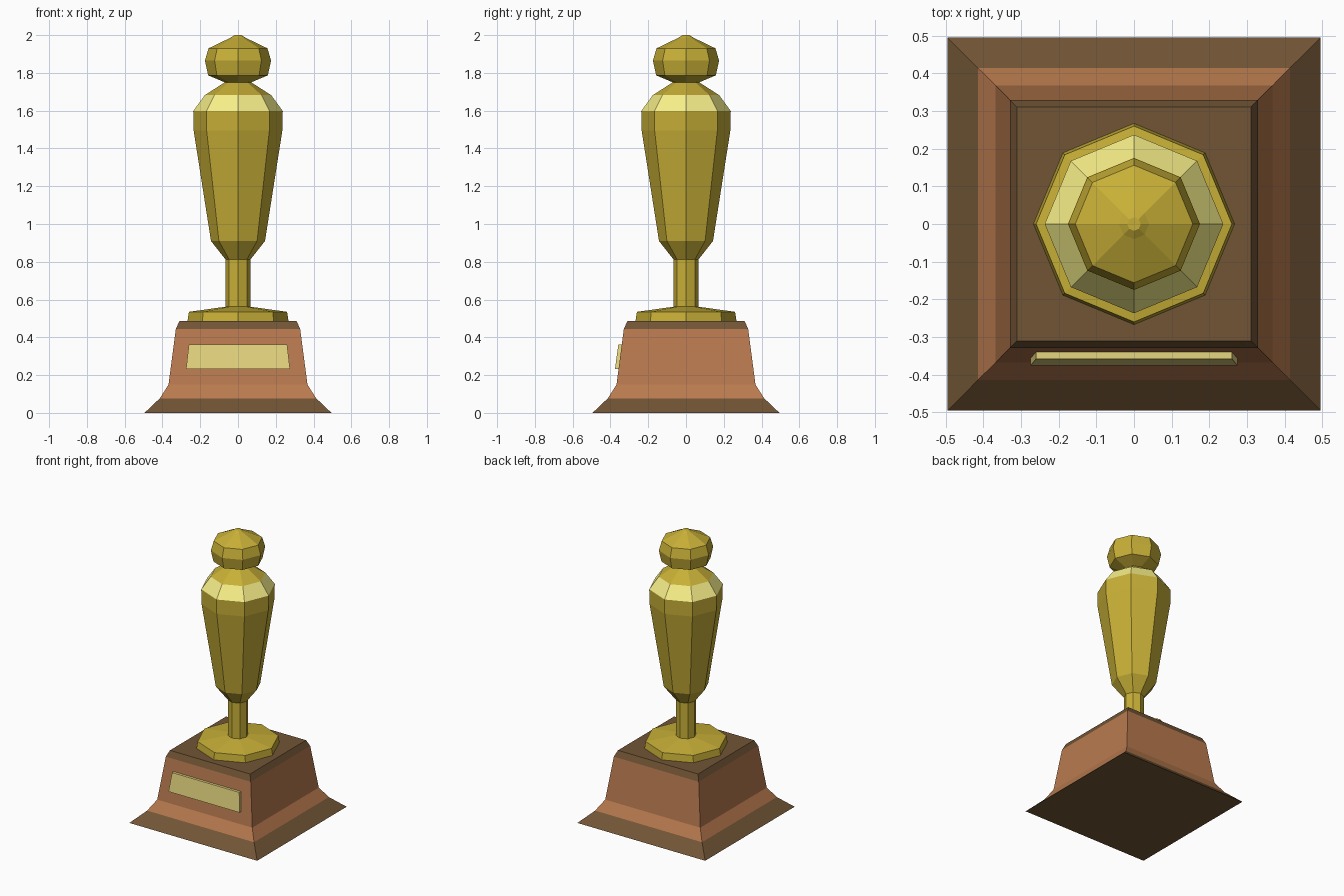
import bpy, bmesh
from math import cos, sin, tau, pi, sqrt

if "Cube" in bpy.data.objects:
    bpy.data.objects.remove(bpy.data.objects["Cube"])


def material(name, rgb):
    m = bpy.data.materials.new(name)
    m.diffuse_color = (*rgb, 1)
    m.use_nodes = True
    m.node_tree.nodes["Principled BSDF"].inputs["Base Color"].default_value = m.diffuse_color
    return m


gold = material("gold", (0.575, 0.43, 0.038))
shine = material("bright_gold", (0.94, 0.87, 0.25))
pale = material("plaque_gold", (0.787, 0.67, 0.212))
wood = material("wood", (0.485, 0.195, 0.077))
dark = material("dark_wood", (0.168, 0.09, 0.036))


def finish(name, bm, mats):
    bmesh.ops.recalc_face_normals(bm, faces=bm.faces)
    me = bpy.data.meshes.new(name)
    bm.to_mesh(me)
    bm.free()
    for m in mats:
        me.materials.append(m)
    ob = bpy.data.objects.new(name, me)
    bpy.context.collection.objects.link(ob)
    return ob


def lathe(name, profile, sides, mats, alt_bands=(), alt_caps=False, turn=0.0):
    """Stack n-sided rings (radius, z); alt_bands use the second material."""
    bm = bmesh.new()
    rings = [[bm.verts.new((r * cos(turn + tau * i / sides),
                            r * sin(turn + tau * i / sides), z))
              for i in range(sides)] for r, z in profile]
    for b, (lo, hi) in enumerate(zip(rings, rings[1:])):
        for i in range(sides):
            j = (i + 1) % sides
            f = bm.faces.new((lo[i], lo[j], hi[j], hi[i]))
            f.material_index = int(b in alt_bands)
    for ring in (rings[0], rings[-1]):
        bm.faces.new(ring).material_index = int(alt_caps)
    return finish(name, bm, mats)


# Square wooden plinth with dark trim at the foot and the top
plinth = [(0.495, 0), (0.414, 0.077), (0.368, 0.149), (0.329, 0.445), (0.31, 0.487)]
lathe("plinth", [(h * sqrt(2), z) for h, z in plinth], 4, [wood, dark],
      alt_bands=(0, 3), alt_caps=True, turn=pi / 4)

# Octagonal foot and stem
lathe("foot_and_stem", [(0.267, 0.487), (0.26, 0.535), (0.066, 0.562), (0.066, 0.812)],
      8, [gold])

# Tapered body with a bright shoulder, narrow neck and faceted knob
lathe("body_and_knob",
      [(0.066, 0.812), (0.143, 0.91), (0.235, 1.496), (0.237, 1.598), (0.176, 1.682),
       (0.07, 1.75), (0.158, 1.787), (0.175, 1.865), (0.156, 1.93), (0.04, 1.986),
       (0.018, 2.0)],
      8, [gold, shine], alt_bands=(3,))

# Plaque leaning with the sloped front of the plinth
bm = bmesh.new()
front = [(-0.275, -0.376, 0.233), (0.275, -0.376, 0.233),
         (0.26, -0.358, 0.363), (-0.26, -0.358, 0.363)]
a = [bm.verts.new(p) for p in front]
b = [bm.verts.new((x, y + 0.022, z)) for x, y, z in front]
bm.faces.new(a)
bm.faces.new(b)
for i in range(4):
    j = (i + 1) % 4
    bm.faces.new((a[i], a[j], b[j], b[i]))
finish("plaque", bm, [pale])
